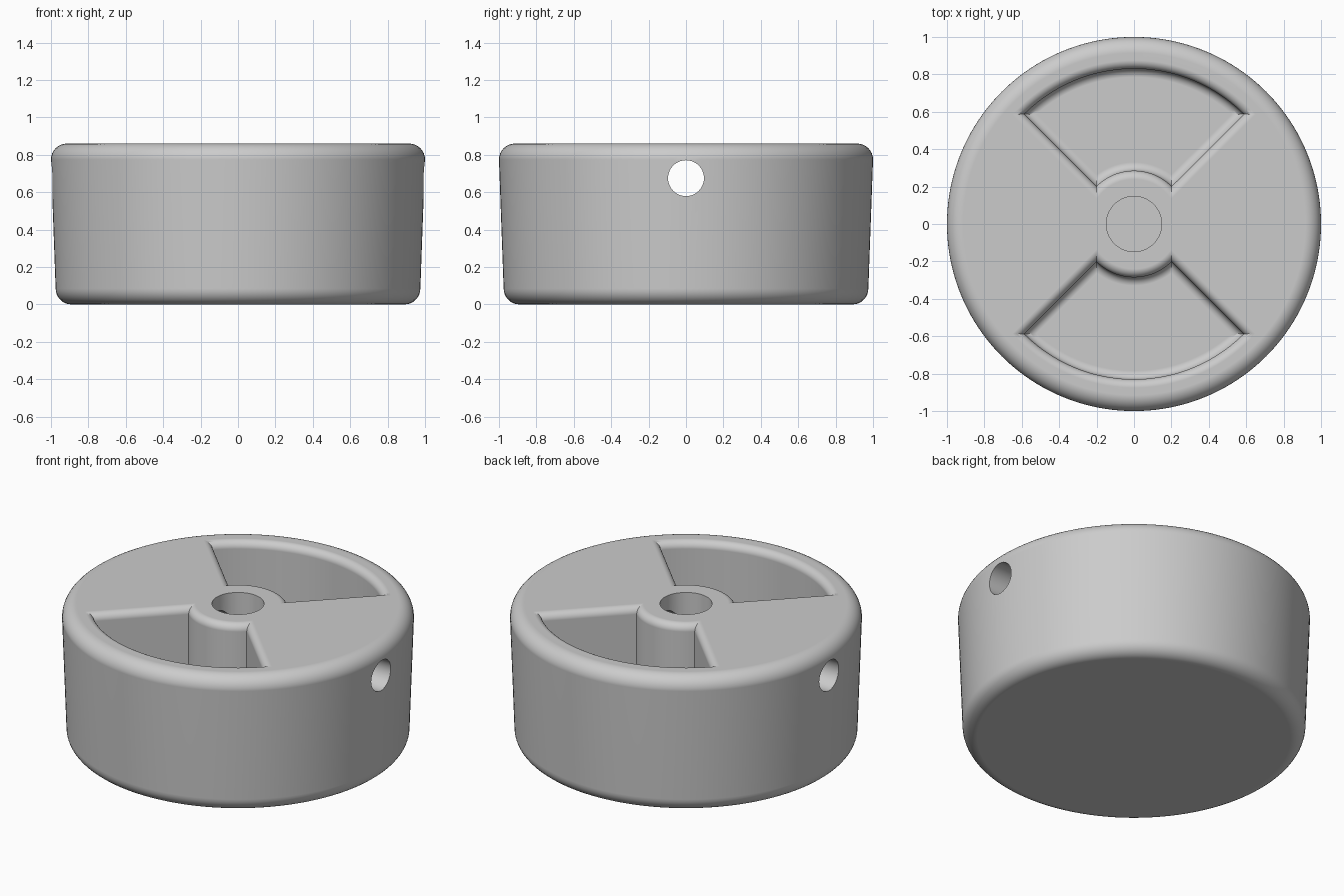
import bpy, bmesh
from math import sin, cos, asin, pi, radians

cube = bpy.data.objects.get("Cube")
if cube:
    bpy.data.objects.remove(cube, do_unlink=True)

HEIGHT, FLOOR = 0.86, 0.15
OUTER, HUB, FILLET = 0.83, 0.285, 0.045

grey = bpy.data.materials.new("plain grey")
grey.use_nodes = True
colour = (0.6, 0.6, 0.6, 1)
grey.diffuse_color = colour
grey.node_tree.nodes["Principled BSDF"].inputs["Base Color"].default_value = colour


def loft(name, loops):
    """Closed solid through a stack of equal-length vertex loops."""
    bm = bmesh.new()
    rings = [[bm.verts.new(p) for p in loop] for loop in loops]
    for a, b in zip(rings, rings[1:]):
        for i in range(len(a)):
            j = (i + 1) % len(a)
            bm.faces.new((a[i], a[j], b[j], b[i]))
    bm.faces.new(rings[0][::-1])
    bm.faces.new(rings[-1])
    bmesh.ops.recalc_face_normals(bm, faces=bm.faces)
    mesh = bpy.data.meshes.new(name)
    bm.to_mesh(mesh)
    bm.free()
    mesh.materials.append(grey)
    obj = bpy.data.objects.new(name, mesh)
    bpy.context.collection.objects.link(obj)
    return obj


def circle(r, z, n=160):
    return [(r * cos(2 * pi * i / n), r * sin(2 * pi * i / n), z) for i in range(n)]


def sector(offset, z, side, n=40):
    """Quarter ring outline grown by an offset on every edge."""
    points = []
    for r, way in ((OUTER + offset, 1), (HUB - offset, -1)):
        half = radians(45) + asin(offset / r)
        for i in range(n + 1):
            a = way * half * (2 * i / n - 1)
            points.append((-side * r * sin(a), side * r * cos(a), z))
    return points


steps = [radians(90) * i / 8 for i in range(9)]

# Tapered drum with rounded top and bottom rims
R = 0.085
profile = [(0.975 - R + R * sin(t), R - R * cos(t)) for t in steps]
profile += [(1 - R + R * cos(t), HEIGHT - R + R * sin(t)) for t in steps]
wheel = loft("wheel_body", [circle(r, z) for r, z in profile])

# Two wedge pockets with rounded floor and lip
cutters = []
for side in (1, -1):
    layers = [(-FILLET * (1 - sin(t)), FLOOR + FILLET * (1 - cos(t))) for t in steps]
    layers += [(FILLET * (1 - cos(t)), HEIGHT - FILLET + FILLET * sin(t)) for t in steps]
    layers.append((FILLET, HEIGHT + 0.1))
    cutters.append(loft("pocket_cutter", [sector(o, z, side) for o, z in layers]))

# Centre bore and cross hole
cutters.append(loft("bore_cutter", [circle(0.148, z, 64) for z in (FLOOR, HEIGHT + 0.1)]))
hole = loft("cross_hole_cutter", [circle(0.096, z, 48) for z in (-1.2, 1.2)])
hole.rotation_euler.y = pi / 2
hole.location.z = 0.675
cutters.append(hole)

bpy.context.view_layer.objects.active = wheel
for cutter in cutters:
    cutter.hide_render = True
    cut = wheel.modifiers.new("cut", "BOOLEAN")
    cut.operation = "DIFFERENCE"
    cut.solver = "EXACT"
    cut.object = cutter
    bpy.ops.object.modifier_apply(modifier=cut.name)
    bpy.data.objects.remove(cutter, do_unlink=True)

# Smooth rounds with crisp edges and flat planes
bpy.ops.object.select_all(action="DESELECT")
wheel.select_set(True)
bpy.ops.object.shade_smooth_by_angle(angle=radians(35))
wheel.modifiers.new("even_normals", "WEIGHTED_NORMAL").keep_sharp = True
